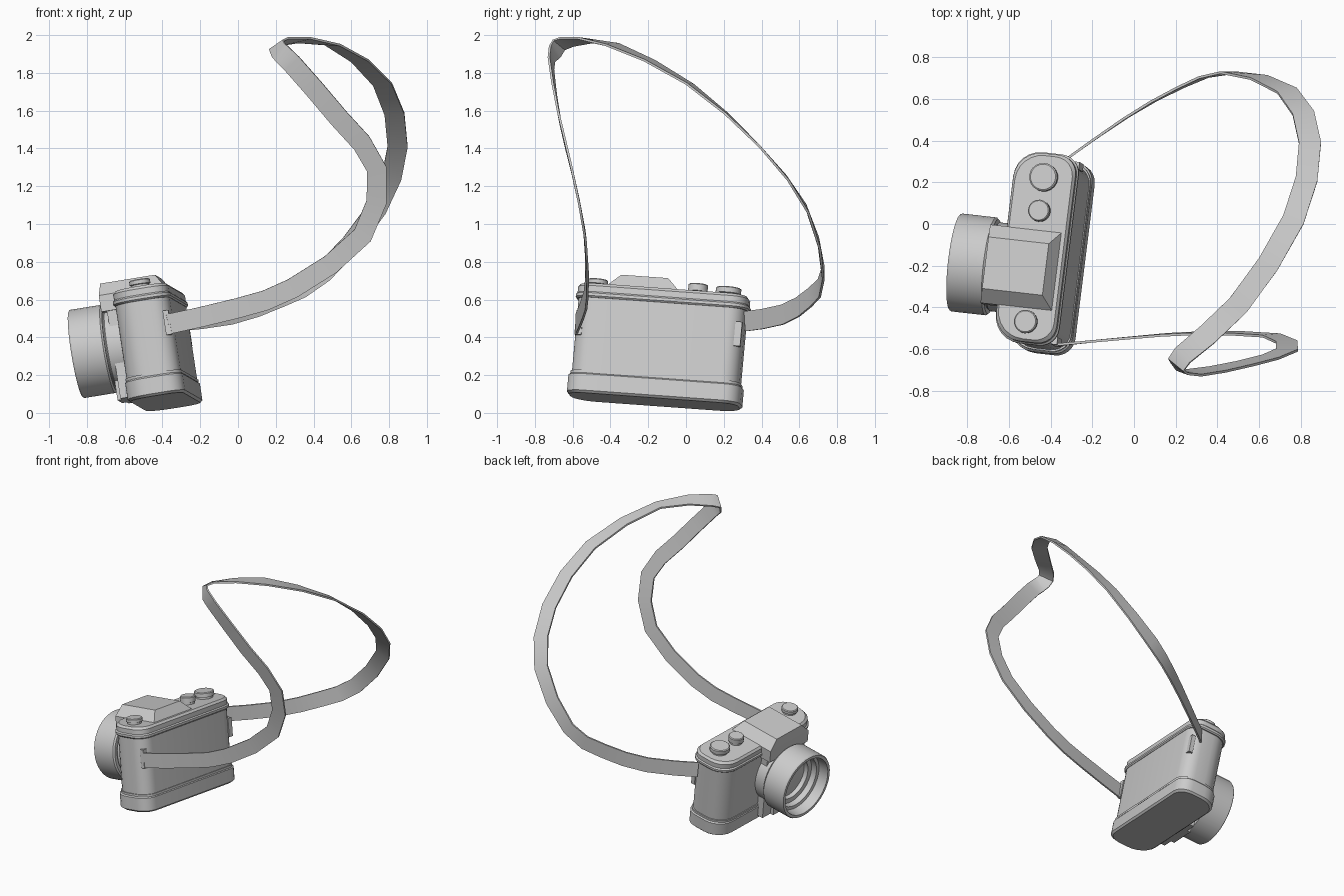
import bpy, bmesh, math
from mathutils import Matrix, Vector

if "Cube" in bpy.data.objects:
    bpy.data.objects.remove(bpy.data.objects["Cube"])

gray = bpy.data.materials.new("light_gray")
gray.diffuse_color = (0.6, 0.6, 0.6, 1)
gray.use_nodes = True
gray.node_tree.nodes["Principled BSDF"].inputs["Base Color"].default_value = gray.diffuse_color

# tilted camera frame: local x = back, y = width, z = up
up = Vector((-0.15, 0.09, 0.985)).normalized()
wide = Vector((0.125, 0.985, -0.085))
wide = (wide - up * wide.dot(up)).normalized()
back = wide.cross(up)
FRAME = Matrix((back, wide, up)).transposed().to_4x4()
FRAME.translation = (-0.387, -0.165, 0.058)


def loft(name, rings, matrix=FRAME, angle=30, closed=False):
    """Skin a list of rings; cap the ends or close the loop."""
    bm = bmesh.new()
    loops = [[bm.verts.new(p) for p in ring] for ring in rings]
    n = len(loops[0])
    pairs = list(zip(loops, loops[1:]))
    if closed:
        pairs.append((loops[-1], loops[0]))
    else:
        bm.faces.new(loops[0])
        bm.faces.new(loops[-1])
    for a, b in pairs:
        for i in range(n):
            j = (i + 1) % n
            bm.faces.new((a[i], a[j], b[j], b[i]))
    bmesh.ops.recalc_face_normals(bm, faces=bm.faces)
    mesh = bpy.data.meshes.new(name)
    bm.to_mesh(mesh)
    bm.free()
    obj = bpy.data.objects.new(name, mesh)
    bpy.context.collection.objects.link(obj)
    mesh.materials.append(gray)
    obj.matrix_world = matrix
    bpy.ops.object.select_all(action='DESELECT')
    obj.select_set(True)
    bpy.context.view_layer.objects.active = obj
    bpy.ops.object.shade_smooth_by_angle(angle=math.radians(angle))


def outline(hx, hy, z, r_back=0.09, r_front=0.13):
    """Rounded rectangle with softer front corners."""
    pts = []
    for k, (sx, sy) in enumerate(((1, 1), (-1, 1), (-1, -1), (1, -1))):
        r = r_back if sx > 0 else r_front
        for s in range(7):
            a = math.radians(90 * k + 15 * s)
            pts.append((sx * (hx - r) + r * math.cos(a),
                        sy * (hy - r) + r * math.sin(a), z))
    return pts


def slab(name, hx, hy, levels):
    """Rounded slab from (inset, height) levels."""
    loft(name, [outline(hx - i, hy - i, z) for i, z in levels])


def rect(x0, x1, y, half, z):
    return [(x0, y - half, z), (x1, y - half, z), (x1, y + half, z), (x0, y + half, z)]


def box(name, x0, x1, y, half, z0, z1):
    loft(name, [rect(x0, x1, y, half, z) for z in (z0, z1)])


def turned(name, profile, centre, axis, segments=40, closed=False):
    """Revolve (radius, distance) pairs about the lens axis or the up axis."""
    rings = []
    for r, d in profile:
        ring = []
        for i in range(segments):
            a = math.tau * i / segments
            c, s = r * math.cos(a), r * math.sin(a)
            ring.append(Vector(centre) + Vector((-d, c, s) if axis == 'x' else (c, s, d)))
        rings.append(ring)
    loft(name, rings, closed=closed)


# body and plates
slab("body", 0.148, 0.448, [(0, 0.10), (0, 0.53)])
slab("bottom_plate", 0.157, 0.464, [(0.012, 0), (0, 0.012), (0, 0.10), (0.007, 0.108)])
slab("bottom_trim", 0.153, 0.455, [(0, 0.106), (0, 0.122)])
slab("top_plate", 0.157, 0.463, [(0.007, 0.512), (0, 0.52), (0, 0.535), (0.007, 0.543),
                                 (0.007, 0.575), (0.019, 0.59)])

# viewfinder housing, tapering to a flat roof
CY = -0.105
loft("viewfinder_housing", [rect(-0.23, 0.12, CY, 0.19, 0.50),
                            rect(-0.23, 0.12, CY, 0.19, 0.588),
                            rect(-0.22, 0.075, CY, 0.125, 0.655)])

# block behind the lens
box("mirror_box", -0.20, -0.10, CY, 0.18, 0.03, 0.54)
box("mount_foot", -0.225, -0.19, CY, 0.10, 0.03, 0.18)

# lens
LENS = (0, -0.095, 0.318)
turned("lens_mount", [(0.215, 0.13), (0.215, 0.225), (0.205, 0.232), (0.205, 0.26)], LENS, 'x')
turned("lens_barrel", [(0.228, 0.235), (0.237, 0.245), (0.237, 0.41), (0.232, 0.418),
                       (0.212, 0.418), (0.205, 0.345), (0.185, 0.34), (0.180, 0.30),
                       (0.150, 0.295), (0.145, 0.24)], LENS, 'x', closed=True)
turned("lens_glass", [(0.16, 0.24), (0.155, 0.262), (0.10, 0.275), (0.03, 0.28)], LENS, 'x')

# controls on the top plate: name, y, radius, height
for name, y, r, h in (("speed_dial", 0.338, 0.068, 0.045),
                      ("shutter_button", 0.175, 0.052, 0.052),
                      ("rewind_knob", -0.362, 0.056, 0.038)):
    turned(name, [(r * 0.85, 0.585), (r * 0.85, 0.602), (r, 0.605), (r, 0.587 + h),
                  (r * 0.9, 0.592 + h)], (0.004, y, 0), 'z', 20)

# strap lugs on the rear corners
for side in (-1, 1):
    box("strap_lug", 0.11, 0.14, side * 0.425, 0.018, 0.31, 0.44)

# strap: main bends, rounded by a spline
path = [Vector(p) for p in (
    (-0.37, -0.58, 0.47), (0, -0.545, 0.555), (0.29, -0.525, 0.66), (0.66, -0.535, 0.94),
    (0.735, -0.605, 1.29), (0.535, -0.67, 1.56), (0.285, -0.715, 1.85), (0.215, -0.69, 1.92),
    (0.235, -0.63, 1.965), (0.5, -0.39, 1.95), (0.765, 0.02, 1.74), (0.845, 0.39, 1.41),
    (0.735, 0.64, 1.08), (0.45, 0.727, 0.74), (0.22, 0.655, 0.61), (-0.04, 0.51, 0.52),
    (-0.32, 0.315, 0.485))]
# outward direction of the strap at some of the bends
facing = {0: (0, -1, 0), 5: (0, -1, -0.2), 6: (-0.3, -1, 0), 7: (-0.8, -0.7, 0.3),
          8: (-0.6, -0.1, 0.8), 9: (0.3, 0.3, 0.9), 11: (0, 0.75, 0.65), 13: (0, 1, 0),
          16: (-0.6, 0.8, 0)}
LAST = len(path) - 1


def strap_point(t):
    i = min(int(t), LAST - 1)
    f = t - i
    p, q = path[i], path[i + 1]
    m = (q - path[max(i - 1, 0)]) / 2
    n = (path[min(i + 2, LAST)] - p) / 2
    h = f * f * (3 - 2 * f)
    return p.lerp(q, h) + m * (f * (1 - f) ** 2) - n * (f * f * (1 - f))


def strap_facing(t):
    low = max(k for k in facing if k <= t)
    high = min(k for k in facing if k >= t)
    return Vector(facing[low]).lerp(Vector(facing[high]), (t - low) / max(high - low, 1))


rings = []
for step in range(2 * LAST + 1):
    t = step / 2
    p = strap_point(t)
    along = (strap_point(min(t + 0.1, LAST)) - strap_point(max(t - 0.1, 0))).normalized()
    n = strap_facing(t)
    n = (n - along * n.dot(along)).normalized()
    w = along.cross(n) * 0.053
    n *= 0.006
    rings.append([p + w + n, p - w + n, p - w - n, p + w - n])
loft("strap", rings, Matrix.Identity(4), 40)
